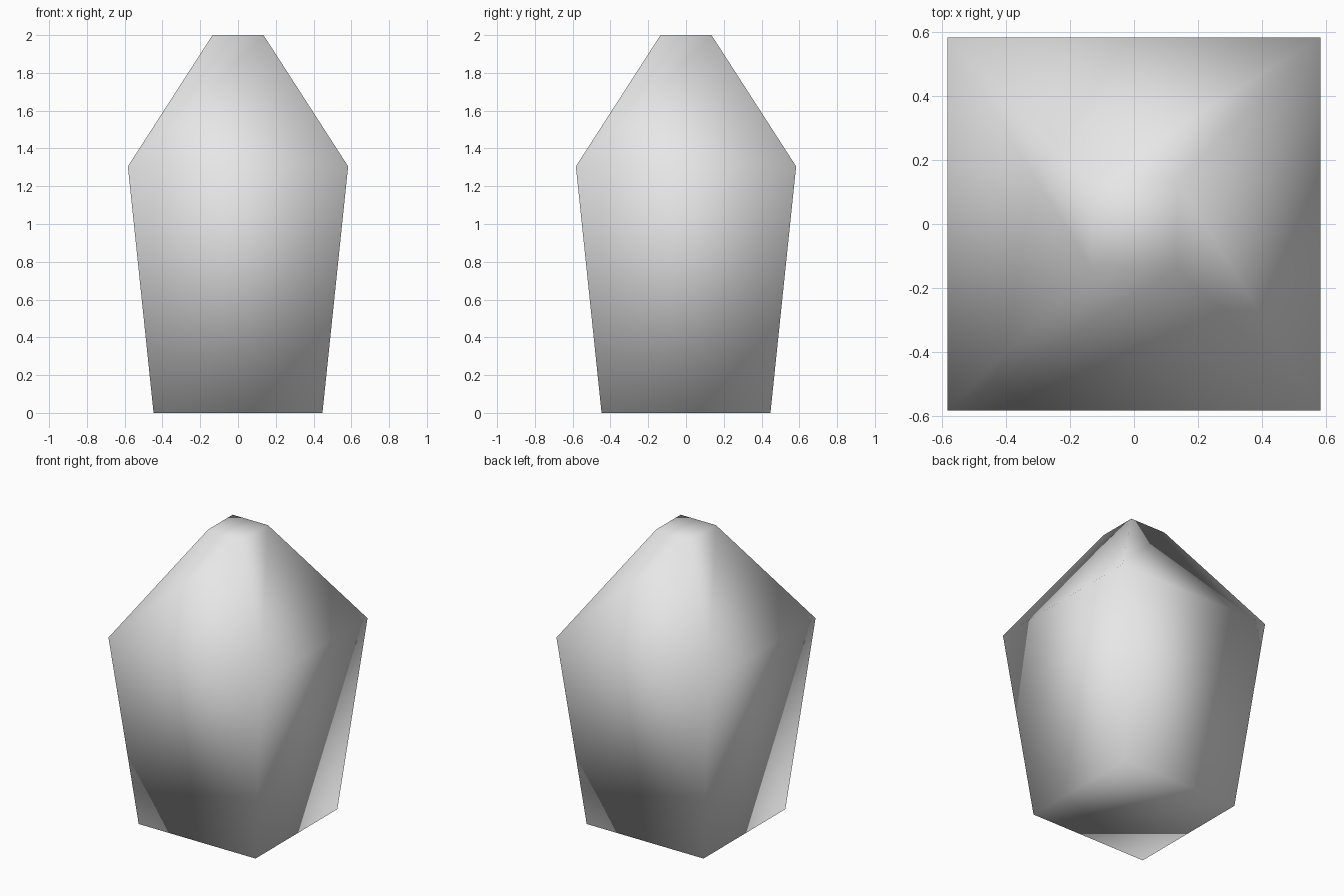
import bpy
import bmesh

default = bpy.data.objects.get("Cube")
if default:
    bpy.data.objects.remove(default, do_unlink=True)

# One pale grey material
grey = bpy.data.materials.new("pale_grey")
grey.use_nodes = True
colour = (0.8, 0.8, 0.8, 1)
grey.diffuse_color = colour
grey.node_tree.nodes["Principled BSDF"].inputs["Base Color"].default_value = colour

# Square rings, bottom to top: half width, height
profile = [(0.447, 0), (0.583, 1.305), (0.135, 2)]
corners = [(-1, -1), (1, -1), (1, 1), (-1, 1)]

bm = bmesh.new()
rings = [[bm.verts.new((x * w, y * w, z)) for x, y in corners] for w, z in profile]
for low, high in zip(rings, rings[1:]):
    for i in range(4):
        j = (i + 1) % 4
        bm.faces.new((low[i], low[j], high[j], high[i]))

# Closed base and tip
bm.faces.new(rings[0][::-1])
bm.faces.new(rings[-1])

# Smooth shading runs over every edge
for face in bm.faces:
    face.smooth = True

mesh = bpy.data.meshes.new("tapered_stone")
bm.to_mesh(mesh)
bm.free()
mesh.materials.append(grey)
stone = bpy.data.objects.new("tapered_stone", mesh)
bpy.context.collection.objects.link(stone)
